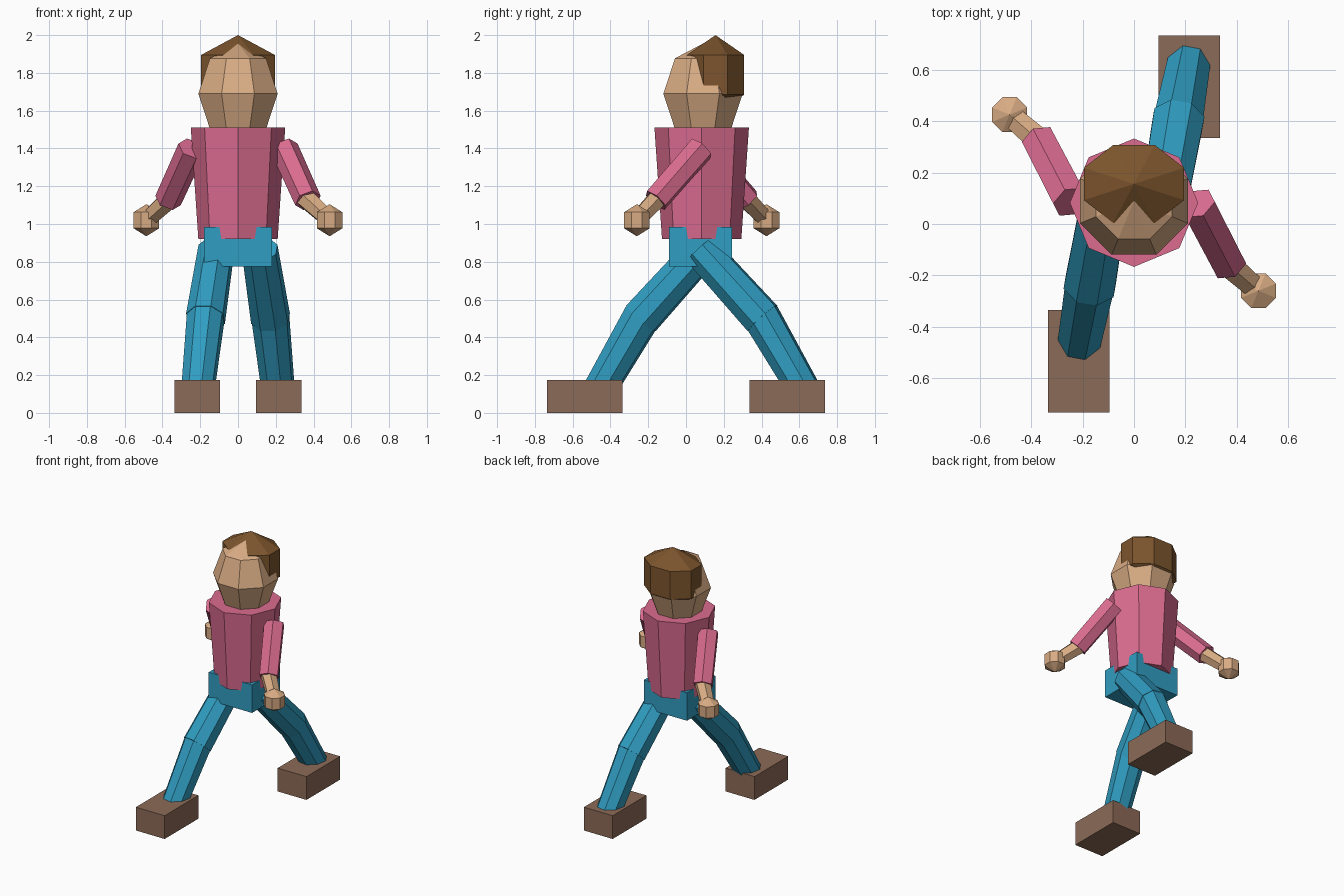
import bpy, bmesh
from math import pi
from mathutils import Matrix, Vector

cube = bpy.data.objects.get("Cube")
if cube:
    bpy.data.objects.remove(cube, do_unlink=True)


def material(name, rgb):
    m = bpy.data.materials.new(name)
    m.use_nodes = True
    m.diffuse_color = (*rgb, 1)
    for node in m.node_tree.nodes:
        if node.type == 'BSDF_PRINCIPLED':
            node.inputs["Base Color"].default_value = (*rgb, 1)
    return m


SKIN = material("skin", (0.69, 0.41, 0.23))
SHIRT = material("pink_shirt", (0.71, 0.15, 0.28))
TROUSERS = material("blue_trousers", (0.03, 0.34, 0.54))
SHOES = material("brown_shoes", (0.26, 0.145, 0.095))
HAIR = material("dark_brown_hair", (0.20, 0.09, 0.026))


def finish(bm, name, mat, matrix):
    bm.transform(matrix)
    mesh = bpy.data.meshes.new(name)
    bm.to_mesh(mesh)
    bm.free()
    mesh.materials.append(mat)
    obj = bpy.data.objects.new(name, mesh)
    bpy.context.collection.objects.link(obj)
    return obj


def box(name, mat, center, size):
    bm = bmesh.new()
    bmesh.ops.create_cube(bm, size=1)
    return finish(bm, name, mat, Matrix.Translation(center) @ Matrix.Diagonal((*size, 1)))


def ball(name, mat, center, radii, rings):
    """Eight-sided faceted ball with a flat side toward the front."""
    bm = bmesh.new()
    bmesh.ops.create_uvsphere(bm, u_segments=8, v_segments=rings, radius=1)
    bm.transform(Matrix.Rotation(pi / 8, 4, 'Z'))
    return finish(bm, name, mat, Matrix.Translation(center) @ Matrix.Diagonal((*radii, 1)))


def tube(name, mat, start, end, r1, r2, sides=8, turn=0.0):
    """Faceted, capped tube between two points."""
    start, end = Vector(start), Vector(end)
    axis = end - start
    bm = bmesh.new()
    bmesh.ops.create_cone(bm, cap_ends=True, segments=sides, radius1=r1,
                          radius2=r2, depth=axis.length)
    bm.transform(Matrix.Rotation(turn, 4, 'Z'))
    rot = axis.to_track_quat('Z', 'Y').to_matrix().to_4x4()
    return finish(bm, name, mat, Matrix.Translation((start + end) / 2) @ rot)


MID_Y = 0.083  # body axis

# Torso, pelvis, head and hair
tube("torso", SHIRT, (0, MID_Y, 0.92), (0, MID_Y, 1.51), 0.21, 0.25)
box("pelvis", TROUSERS, (0, 0.077, 0.88), (0.36, 0.335, 0.21))
ball("head", SKIN, (0, 0.09, 1.69), (0.227, 0.227, 0.265), 4)
ball("hair", HAIR, (0, 0.156, 1.79), (0.244, 0.19, 0.21), 3)

# Limbs: the right side is the left turned half round the body axis
for side, s in (("left", 1), ("right", -1)):
    def at(x, y, z):
        return (s * x, MID_Y + s * (y - MID_Y), z)

    # Arm
    shoulder, elbow, hand = at(0.245, 0.08, 1.40), at(0.37, -0.16, 1.125), at(0.485, -0.26, 1.02)
    tube(side + "_upper_arm", SHIRT, shoulder, elbow, 0.075, 0.072, 6)
    inner_elbow = Vector(elbow).lerp(Vector(hand), -0.1)
    tube(side + "_forearm", SKIN, inner_elbow, hand, 0.056, 0.048, 6)
    ball(side + "_hand", SKIN, hand, (0.085, 0.085, 0.085), 3)

    # Leg
    hip, knee, ankle = at(0.115, 0.075, 0.865), at(0.172, 0.405, 0.50), at(0.215, 0.637, 0.10)
    tube(side + "_thigh", TROUSERS, hip, knee, 0.098, 0.107, 8, pi / 8)
    inner_knee = Vector(knee).lerp(Vector(ankle), -0.04)
    tube(side + "_shin", TROUSERS, inner_knee, ankle, 0.103, 0.089, 8, pi / 8)

    # Shoe
    box(side + "_shoe", SHOES, (s * 0.215, s * 0.535, 0.0875), (0.24, 0.4, 0.175))
